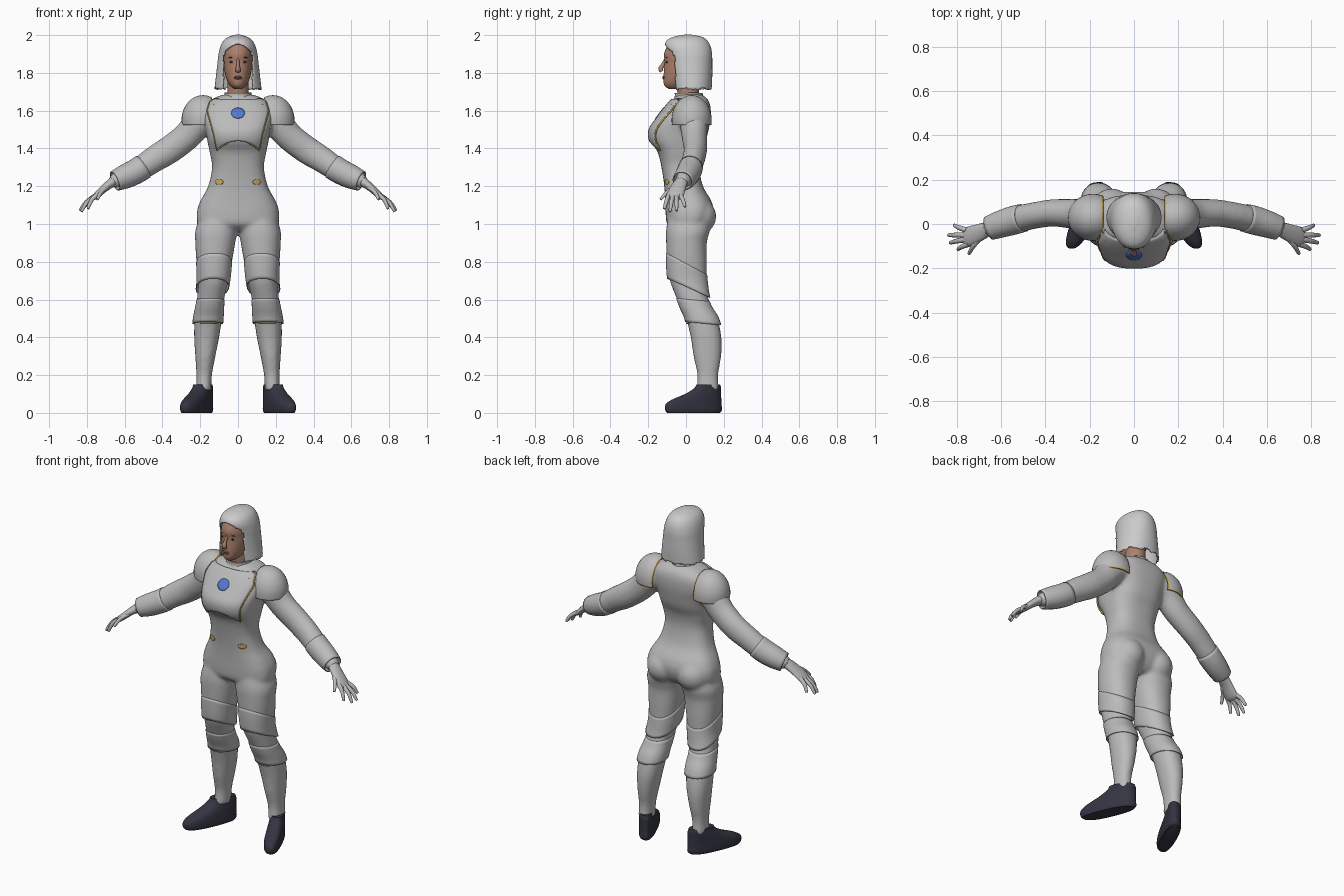
import bpy, bmesh, random
from math import sin, cos, pi, copysign
from mathutils import Vector, Matrix
from mathutils.bvhtree import BVHTree

random.seed(4)
if "Cube" in bpy.data.objects:
    bpy.data.objects.remove(bpy.data.objects["Cube"])


def material(name, *rgb):
    m = bpy.data.materials.new(name)
    m.use_nodes = True
    m.diffuse_color = (*rgb, 1)
    node = next(n for n in m.node_tree.nodes if n.type == "BSDF_PRINCIPLED")
    node.inputs["Base Color"].default_value = (*rgb, 1)
    return m


suit = material("suit grey", .5, .5, .5)
silver = material("silver hair", .6, .6, .6)
skin_tone = material("skin", .42, .22, .15)
gold = material("gold trim", .62, .4, .11)
blue = material("badge blue", .09, .19, .62)
navy = material("shoe navy", .035, .035, .055)
dark = material("eye dark", .06, .04, .035)
rose = material("lip rose", .32, .12, .1)


def smooth(rows, n=6):
    """Catmull-Rom interpolation of a table of cross-sections."""
    out = []
    for i in range(len(rows) - 1):
        a, b, c, d = (rows[min(max(i + k, 0), len(rows) - 1)] for k in (-1, 0, 1, 2))
        for s in range(n):
            t = s / n
            out.append([q + t / 2 * (r - p + t * (2 * p - 5 * q + 4 * r - w + t * (3 * (q - r) + w - p)))
                        for p, q, r, w in zip(a, b, c, d)])
    return out + [list(rows[-1])]


def oval(row, power=2, grow=0, seg=48):
    """Level ring from (z, x0, x1, y0, y1)."""
    z, x0, x1, y0, y1 = row
    ring = []
    for i in range(seg):
        c, s = cos(2 * pi * i / seg), sin(2 * pi * i / seg)
        c, s = (copysign(abs(v) ** (2 / power), v) for v in (c, s))
        ring.append(Vector(((x0 + x1) / 2 + ((x1 - x0) / 2 + grow) * c,
                            (y0 + y1) / 2 + ((y1 - y0) / 2 + grow) * s, z)))
    return ring


def centred(rows):
    return [(z, -w, w, y0, y1) for z, y0, y1, w in rows]


def tube_rings(rows, grow=0, seg=20):
    """Rings square to a path of (x, y, z, radius along y, other radius)."""
    pts, rings = [Vector(r[:3]) for r in rows], []
    for i, r in enumerate(rows):
        t = (pts[min(i + 1, len(pts) - 1)] - pts[max(i - 1, 0)]).normalized()
        u = (Vector((0, 1, 0)) - t * t.y).normalized()
        v = t.cross(u)
        g = grow * i / len(rows)
        rings.append([pts[i] + u * (r[3] + g) * cos(2 * pi * k / seg) + v * (r[4] + g) * sin(2 * pi * k / seg)
                      for k in range(seg)])
    return rings


def loft(bm, rings, caps=True, side=1):
    loops = [[bm.verts.new((p[0] * side, p[1], p[2])) for p in ring] for ring in rings]
    for a, b in zip(loops, loops[1:]):
        for i in range(len(a)):
            j = (i + 1) % len(a)
            bm.faces.new((a[i], a[j], b[j], b[i]))
    if caps:
        bm.faces.new(loops[0][::-1])
        bm.faces.new(loops[-1])


def ball(bm, centre, radii):
    bmesh.ops.create_uvsphere(bm, u_segments=32, v_segments=20, radius=1,
                              matrix=Matrix.Translation(centre) @ Matrix.Diagonal((*radii, 1)))


def finish(name, bm, *mats, mirror=False, shell=0):
    bmesh.ops.recalc_face_normals(bm, faces=bm.faces)
    mesh = bpy.data.meshes.new(name)
    bm.to_mesh(mesh)
    bm.free()
    ob = bpy.data.objects.new(name, mesh)
    bpy.context.collection.objects.link(ob)
    for m in mats:
        mesh.materials.append(m)
    bpy.ops.object.select_all(action="DESELECT")
    ob.select_set(True)
    bpy.context.view_layer.objects.active = ob
    bpy.ops.object.shade_smooth_by_angle(angle=.8)
    if mirror:
        ob.modifiers.new("Mirror", "MIRROR").use_mirror_merge = False
    if shell:
        mod = ob.modifiers.new("Solidify", "SOLIDIFY")
        mod.thickness, mod.offset = shell, 0
    return ob


def surface(ob):
    return BVHTree.FromObject(ob, bpy.context.evaluated_depsgraph_get())


def project(tree, x, z, lift):
    hit = tree.ray_cast(Vector((x, -1, z)), Vector((0, 1, 0)))[0] or tree.find_nearest(Vector((x, -.1, z)))[0]
    return hit + Vector((0, -lift, 0))


# Body suit: torso, legs and arms fused into one skin
TORSO = centred([(.965, -.06, .09, .15), (1, -.1, .125, .21), (1.06, -.108, .145, .218), (1.12, -.11, .135, .2),
                 (1.2, -.115, .09, .158), (1.3, -.13, .07, .137), (1.38, -.15, .08, .15), (1.44, -.187, .105, .162),
                 (1.5, -.19, .12, .172), (1.56, -.15, .13, .185), (1.62, -.105, .13, .18), (1.66, -.07, .115, .14),
                 (1.685, -.04, .085, .08)])
LEG = [(.12, .142, .222, .055, .175), (.2, .138, .22, .06, .17), (.3, .12, .226, .04, .186), (.4, .1, .232, .025, .187),
       (.5, .085, .23, 0, .167), (.56, .078, .222, -.03, .135), (.62, .07, .215, -.055, .115), (.7, .05, .21, -.085, .11),
       (.8, .032, .22, -.1, .11), (.9, .015, .226, -.105, .11), (.97, .004, .225, -.105, .125), (1.06, .01, .19, -.09, .12)]
ARM = [(.13, .04, 1.58, .07, .08), (.2, .04, 1.545, .075, .08), (.27, .045, 1.465, .068, .075),
       (.36, .05, 1.395, .062, .074), (.44, .04, 1.345, .06, .07), (.53, .02, 1.285, .06, .062),
       (.6, 0, 1.25, .05, .052), (.67, -.025, 1.22, .036, .033)]
leg_rows, arm_rows = smooth(LEG), smooth(ARM)
bm = bmesh.new()
loft(bm, [oval(r, 2.6) for r in smooth(TORSO)])
for side in (1, -1):
    loft(bm, [oval(r, 2.2) for r in leg_rows], side=side)
    loft(bm, tube_rings(arm_rows), side=side)
    ball(bm, (side * .1, .055, 1.04), (.1, .105, .1))
body = finish("body_suit", bm, suit)
mod = body.modifiers.new("Fuse", "REMESH")
mod.mode, mod.voxel_size, mod.use_smooth_shade = "VOXEL", .011, True
mod = body.modifiers.new("Soften", "SMOOTH")
mod.factor, mod.iterations = .5, 5
body_tree = surface(body)

# Hands with five fingers
bm = bmesh.new()
loft(bm, tube_rings(smooth([(.655, -.02, 1.228, .032, .028), (.7, -.04, 1.195, .04, .021),
                            (.75, -.058, 1.15, .044, .017), (.768, -.062, 1.135, .03, .01)])))
for base, tip in [((.69, -.06, 1.195), (.745, -.135, 1.13)), ((.745, -.09, 1.155), (.795, -.115, 1.08)),
                  ((.76, -.07, 1.145), (.83, -.085, 1.065)), ((.76, -.05, 1.145), (.838, -.05, 1.07)),
                  ((.755, -.028, 1.15), (.812, -.005, 1.09))]:
    a, b = Vector(base), Vector(tip)
    mid = (a + b) / 2 + Vector((.006, 0, .008))
    loft(bm, tube_rings(smooth([(*a, .013, .013), (*mid, .011, .011), (*b.lerp(mid, .1), .008, .008),
                                (*b, .003, .003)], 3), seg=10))
finish("hands", bm, suit, mirror=True)

# Forearm guards flaring at the cuff
bm = bmesh.new()
loft(bm, tube_rings([r for r in arm_rows if .5 < r[0] < .655], .014), caps=False)
finish("forearm_guards", bm, suit, mirror=True, shell=.006)


# Leg guards: sloped shells that follow the leg
def leg_guard(name, low, high, slope, grow):
    rings = []
    for i in range(9):
        z = low + (high - low) * i / 8
        row = min(leg_rows, key=lambda r: abs(r[0] - z))
        ring = []
        for k, p in enumerate(oval(row, 2.2)):
            height = z - slope * (p.y - .02)
            n = next(j for j in range(1, len(leg_rows)) if leg_rows[j][0] >= height)
            lo, hi = leg_rows[n - 1], leg_rows[n]
            t = (height - lo[0]) / (hi[0] - lo[0])
            ring.append(oval([q + t * (w - q) for q, w in zip(lo, hi)], 2.2, grow * (1 - i / 8))[k])
        rings.append(ring)
    bm = bmesh.new()
    loft(bm, rings, caps=False)
    finish(name, bm, suit, mirror=True, shell=.005)


leg_guard("thigh_guards", .66, .78, .55, .01)
leg_guard("knee_guards", .48, .6, .1, .008)

# Shoes, toes turned outwards
bm = bmesh.new()
rings = [oval(r, 2.5) for r in smooth(centred([
    (0, -.1, .18, .047), (.015, -.11, .19, .052), (.045, -.108, .188, .052), (.07, -.075, .187, .05),
    (.1, -.005, .186, .047), (.13, .043, .186, .043), (.15, .055, .18, .04)]), 3)]
loft(bm, [[(.185 - .42 * (p.y - .12) + p.x, p.y, p.z) for p in ring] for ring in rings])
finish("shoes", bm, navy, mirror=True)

# Shoulder pads with a gold rim
bm = bmesh.new()
ball(bm, (.185, .03, 1.55), (.11, .102, .128))
for co, no, cut in [((.14, 0, 0), (1, 0, 0), True), ((0, 0, 1.525), (0, 0, 1), True),
                    ((.147, 0, 0), (1, 0, 0), False), ((0, 0, 1.532), (0, 0, 1), False)]:
    bmesh.ops.bisect_plane(bm, geom=bm.verts[:] + bm.edges[:] + bm.faces[:], plane_co=co, plane_no=no, clear_inner=cut)
for f in bm.faces:
    c = f.calc_center_median()
    f.material_index = int(c.x < .147 or (c.z < 1.532 and c.y > .03))
finish("shoulder_pads", bm, suit, gold, mirror=True, shell=.008)

# Chest plate laid over the torso, with an arched lower edge
EDGE = [(1.39, .112), (1.48, .13), (1.6, .163), (1.665, .142)]


def half_width(z):
    for (z0, w0), (z1, w1) in zip(EDGE, EDGE[1:]):
        if z <= z1:
            return w0 + (w1 - w0) * (z - z0) / (z1 - z0)
    return w1


def plate_point(u, v, lift):
    z = 1.44 - .05 * u * u
    z += (1.66 - z) * v
    return project(body_tree, u * half_width(z), z, lift)


bm = bmesh.new()
N = 24
grid = [[bm.verts.new(plate_point(2 * i / N - 1, j / N, .005)) for i in range(N + 1)] for j in range(N + 1)]
for a, b in zip(grid, grid[1:]):
    for i in range(N):
        bm.faces.new((a[i], a[i + 1], b[i + 1], b[i]))
finish("chest_plate", bm, suit, shell=.008)


# Gold piping
def piping(name, points):
    bm = bmesh.new()
    loft(bm, tube_rings([(*p, .0045, .0045) for p in points], seg=8))
    finish(name, bm, gold, mirror=True)


piping("chest_side_trim", [plate_point(1, j / N, .007) for j in range(N + 1)])
piping("chest_lower_trim", [plate_point(.5 + .5 * j / 8, 0, .007) for j in range(9)])
piping("knee_trim", [project(body_tree, .11 + .09 * j / 8, .475, .004) for j in range(9)])


# Badge and hip marks as thin discs
def disc(name, x, z, rx, rz, lift, mat, mirror=False):
    bm = bmesh.new()
    rings = [[project(body_tree, x + rx * s * cos(pi * k / 12), z + rz * s * sin(pi * k / 12), lift)
              for k in range(24)] for s in (1, .6, .1)]
    loft(bm, rings, caps=False)
    bm.faces.new(bm.verts[-24:])
    finish(name, bm, mat, mirror=mirror, shell=.003)


disc("chest_badge", 0, 1.587, .036, .028, .011, blue)
disc("hip_marks", .1, 1.222, .022, .014, .002, gold, True)

# Neck and collar
bm = bmesh.new()
loft(bm, [oval(r) for r in smooth(centred([(1.64, -.03, .085, .065), (1.69, -.045, .07, .057), (1.76, -.05, .07, .055)]))])
finish("neck", bm, skin_tone)
bm = bmesh.new()
loft(bm, [oval(r) for r in smooth(centred([(1.655, -.065, .1, .085), (1.675, -.056, .088, .072), (1.694, -.056, .084, .067)]))],
     caps=False)
finish("collar", bm, suit, shell=.008)

# Head and face
bm = bmesh.new()
loft(bm, [oval(r) for r in smooth(centred([
    (1.715, -.09, -.02, .02), (1.73, -.112, .03, .038), (1.75, -.119, .06, .053), (1.78, -.119, .085, .065),
    (1.82, -.116, .1, .073), (1.86, -.113, .11, .077), (1.9, -.116, .115, .077), (1.94, -.1, .115, .072),
    (1.97, -.07, .095, .055), (1.985, -.03, .06, .03)]))])
loft(bm, tube_rings(smooth([(0, -.108, 1.872, .008, .007), (0, -.121, 1.845, .01, .008),
                            (0, -.134, 1.822, .013, .013), (0, -.128, 1.808, .01, .014)], 4)))
head = finish("head", bm, skin_tone)
head_tree = surface(head)
for name, mat, x, z, radii in [("eyes", dark, .032, 1.857, (.013, .004, .005)),
                               ("eyebrows", dark, .034, 1.881, (.016, .003, .0025))]:
    bm = bmesh.new()
    ball(bm, project(head_tree, x, z, -.001), radii)
    finish(name, bm, mat, mirror=True)
bm = bmesh.new()
for z in (1.779, 1.771):
    ball(bm, project(head_tree, 0, z, -.001), (.022, .007, .005))
finish("lips", bm, rose)

# Bobbed hair, opened around the face, with uneven tips
bm = bmesh.new()
loft(bm, [oval(r, 2.1, seg=72) for r in smooth(centred([
    (1.72, -.072, .132, .12), (1.78, -.08, .135, .113), (1.85, -.09, .135, .105), (1.9, -.1, .134, .099),
    (1.94, -.11, .126, .089), (1.97, -.097, .108, .072), (1.988, -.062, .08, .046), (1.998, -.01, .03, .012)]))])
bm.faces.ensure_lookup_table()
opening = [f for f in bm.faces if len(f.verts) > 4 and f.calc_center_median().z < 1.8]
for f in bm.faces:
    c = f.calc_center_median()
    if c.y < 0 and (c.x / .078) ** 2 + (max(0, c.z - 1.87) / .08) ** 2 < 1 and f not in opening:
        opening.append(f)
bmesh.ops.delete(bm, geom=opening, context="FACES")
for v in bm.verts:
    if v.co.z < 1.721:
        v.co.z += random.uniform(-.012, .006)
finish("hair", bm, silver, shell=.008)
